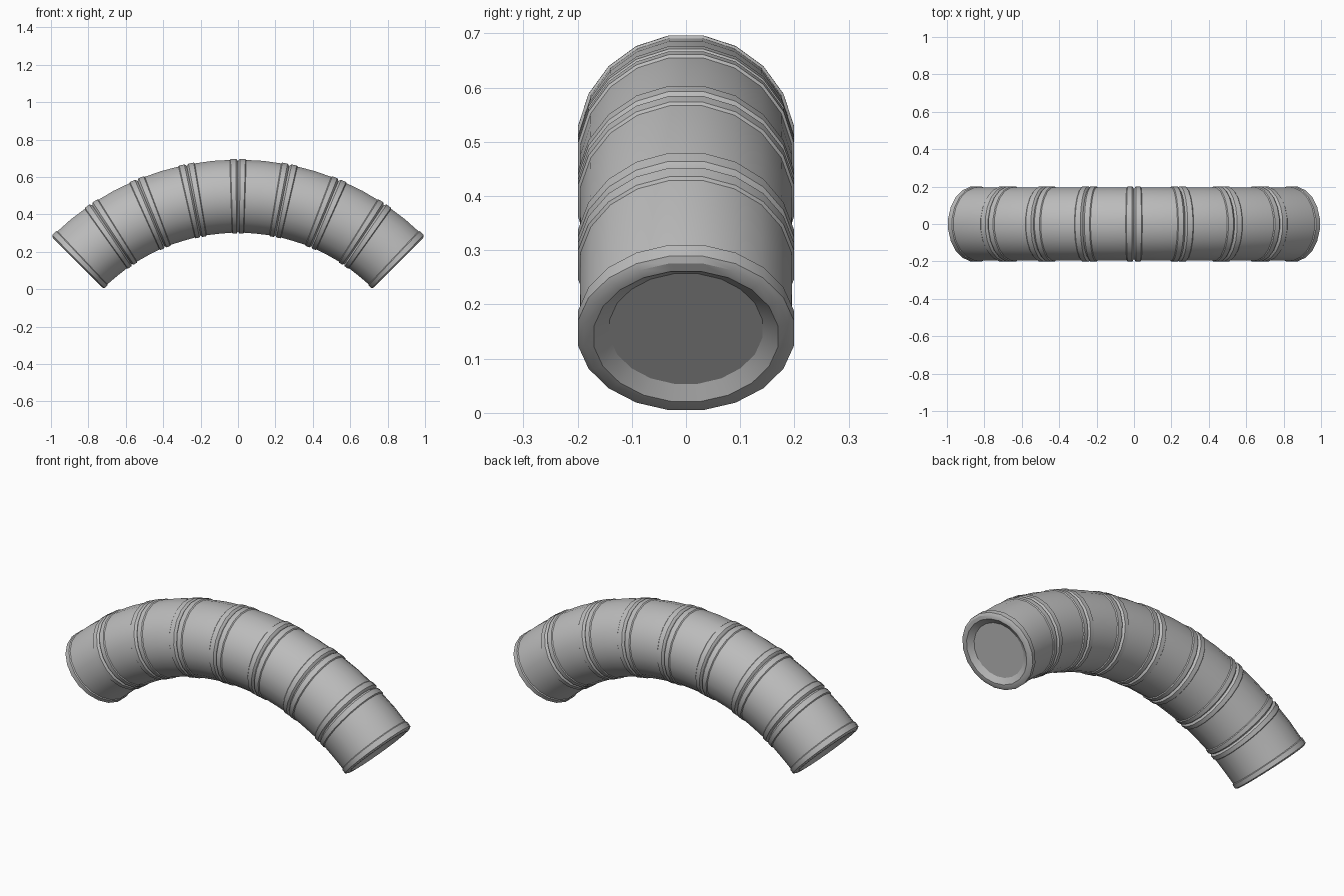
import bpy, bmesh, math

cube = bpy.data.objects.get("Cube")
if cube:
    bpy.data.objects.remove(cube, do_unlink=True)

SIDES = 20
BEND = 1.215        # radius of the pipe's centre line
CENTRE_Z = -0.718   # height of the bend centre
SEGMENT = 11.25     # degrees per pipe segment
COUNT = 8

grey = bpy.data.materials.new("pipe grey")
grey.use_nodes = True
colour = (0.5, 0.5, 0.5, 1)
grey.diffuse_color = colour
grey.node_tree.nodes["Principled BSDF"].inputs["Base Color"].default_value = colour

# One segment: groove, raised collar, plain body with a middle joint, collar
half = [(0.0, 0.19), (0.25, 0.198), (0.45, 0.202), (1.6, 0.202), (1.8, 0.197)]
segment = half + [(SEGMENT / 2, 0.198)] + [(SEGMENT - a, r) for a, r in reversed(half[1:])]

# Rounded lip and recessed cap at each open end
start = -SEGMENT * COUNT / 2
lip = [(start + 0.95, 0.143), (start, 0.172), (start + 0.08, 0.191), (start + 0.4, 0.202)]

rings = list(lip)
for i in range(COUNT):
    skip = 3 if i == 0 else 0
    rings += [(start + i * SEGMENT + a, r) for a, r in segment[skip:]]
rings = rings[:-2] + [(-a, r) for a, r in reversed(lip)]


def add_ring(bm, degrees, radius):
    """Cross-section of the pipe at an angle along the bend."""
    t = math.radians(degrees)
    verts = []
    for k in range(SIDES):
        p = 2 * math.pi * (k + 0.5) / SIDES
        rho = BEND + radius * math.cos(p)
        verts.append(bm.verts.new((rho * math.sin(t), radius * math.sin(p),
                                   CENTRE_Z + rho * math.cos(t))))
    return verts


# Skin the rings into one bent pipe and close the recessed ends
bm = bmesh.new()
loops = [add_ring(bm, a, r) for a, r in rings]
for a, b in zip(loops, loops[1:]):
    for k in range(SIDES):
        n = (k + 1) % SIDES
        bm.faces.new((a[k], a[n], b[n], b[k]))
bm.faces.new(loops[0])
bm.faces.new(loops[-1])
bmesh.ops.recalc_face_normals(bm, faces=bm.faces[:])

mesh = bpy.data.meshes.new("bent_pipe")
bm.to_mesh(mesh)
bm.free()
mesh.materials.append(grey)
pipe = bpy.data.objects.new("bent_pipe", mesh)
bpy.context.collection.objects.link(pipe)

bpy.ops.object.select_all(action='DESELECT')
pipe.select_set(True)
bpy.context.view_layer.objects.active = pipe
bpy.ops.object.shade_smooth_by_angle(angle=math.radians(30))
